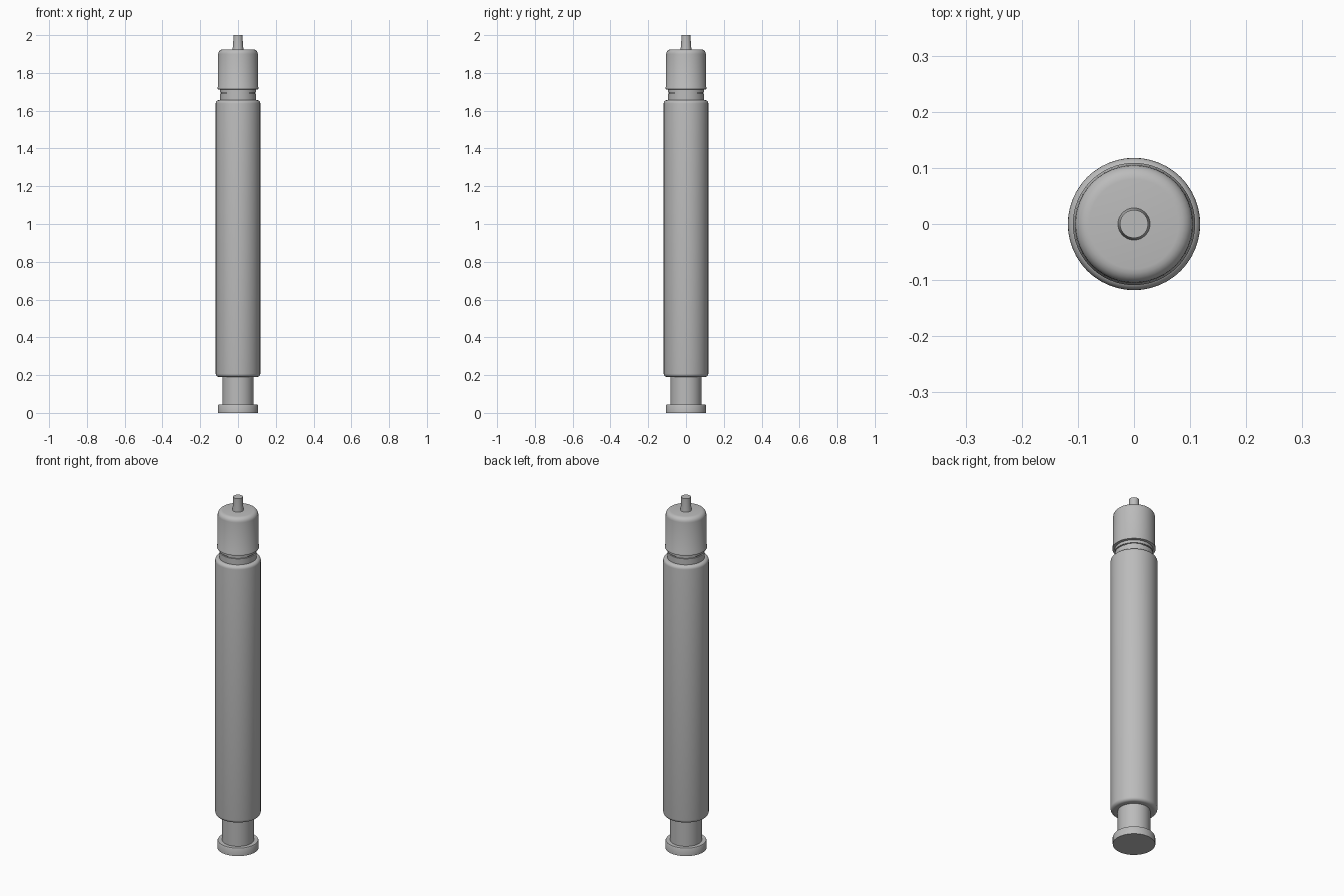
import bpy, bmesh, math

if "Cube" in bpy.data.objects:
    bpy.data.objects.remove(bpy.data.objects["Cube"])

SIDES = 48

grey = bpy.data.materials.new("plain grey")
grey.diffuse_color = (0.5, 0.5, 0.5, 1)
grey.use_nodes = True
grey.node_tree.nodes["Principled BSDF"].inputs["Base Color"].default_value = grey.diffuse_color


def finish(name, bm):
    bmesh.ops.recalc_face_normals(bm, faces=bm.faces)
    mesh = bpy.data.meshes.new(name)
    bm.to_mesh(mesh)
    bm.free()
    mesh.materials.append(grey)
    ob = bpy.data.objects.new(name, mesh)
    bpy.context.collection.objects.link(ob)
    bpy.ops.object.select_all(action='DESELECT')
    ob.select_set(True)
    bpy.context.view_layer.objects.active = ob
    bpy.ops.object.shade_smooth_by_angle(angle=math.radians(35))
    return ob


def lathe(name, profile):
    """Turn (radius, height) points round z and cap both ends."""
    bm = bmesh.new()
    rings = []
    for r, z in profile:
        rings.append([bm.verts.new((r * math.cos(2 * math.pi * i / SIDES),
                                    r * math.sin(2 * math.pi * i / SIDES), z))
                      for i in range(SIDES)])
    for a, b in zip(rings, rings[1:]):
        for i in range(SIDES):
            j = (i + 1) % SIDES
            bm.faces.new((a[i], a[j], b[j], b[i]))
    bm.faces.new(rings[0])
    bm.faces.new(rings[-1])
    return finish(name, bm)


def fillet(r, z, size, top, steps=5):
    """Rounded outer edge, points listed from low to high."""
    pts = []
    for k in range(steps + 1):
        a = math.pi / 2 * k / steps
        if top:
            pts.append((r - size + size * math.cos(a), z - size + size * math.sin(a)))
        else:
            pts.append((r - size + size * math.sin(a), z + size - size * math.cos(a)))
    return pts


# Plunger: thumb disc with a rod running up into the barrel
lathe("thumb_disc", [(0.107, 0), (0.107, 0.038), (0.104, 0.044)])
lathe("plunger_rod", [(0.082, 0.04), (0.082, 0.21)])

# Long barrel with rounded ends
lathe("barrel", fillet(0.118, 0.19, 0.018, False) + fillet(0.118, 1.656, 0.018, True))

# Neck with a slim retaining ring under the cap
lathe("neck", [(0.09, 1.64), (0.09, 1.74)])
lathe("lower_neck_ring", [(0.096, 1.65), (0.096, 1.69)])
lathe("upper_neck_ring", [(0.096, 1.696), (0.096, 1.712)])

# Cap: small lip, slightly tapered wall and rounded top
lathe("cap", [(0.1, 1.712), (0.109, 1.714), (0.109, 1.722), (0.107, 1.726)]
      + fillet(0.105, 1.925, 0.025, True))

# Tapered nozzle
lathe("nozzle", [(0.029, 1.92), (0.025, 1.97), (0.025, 2.0)])
